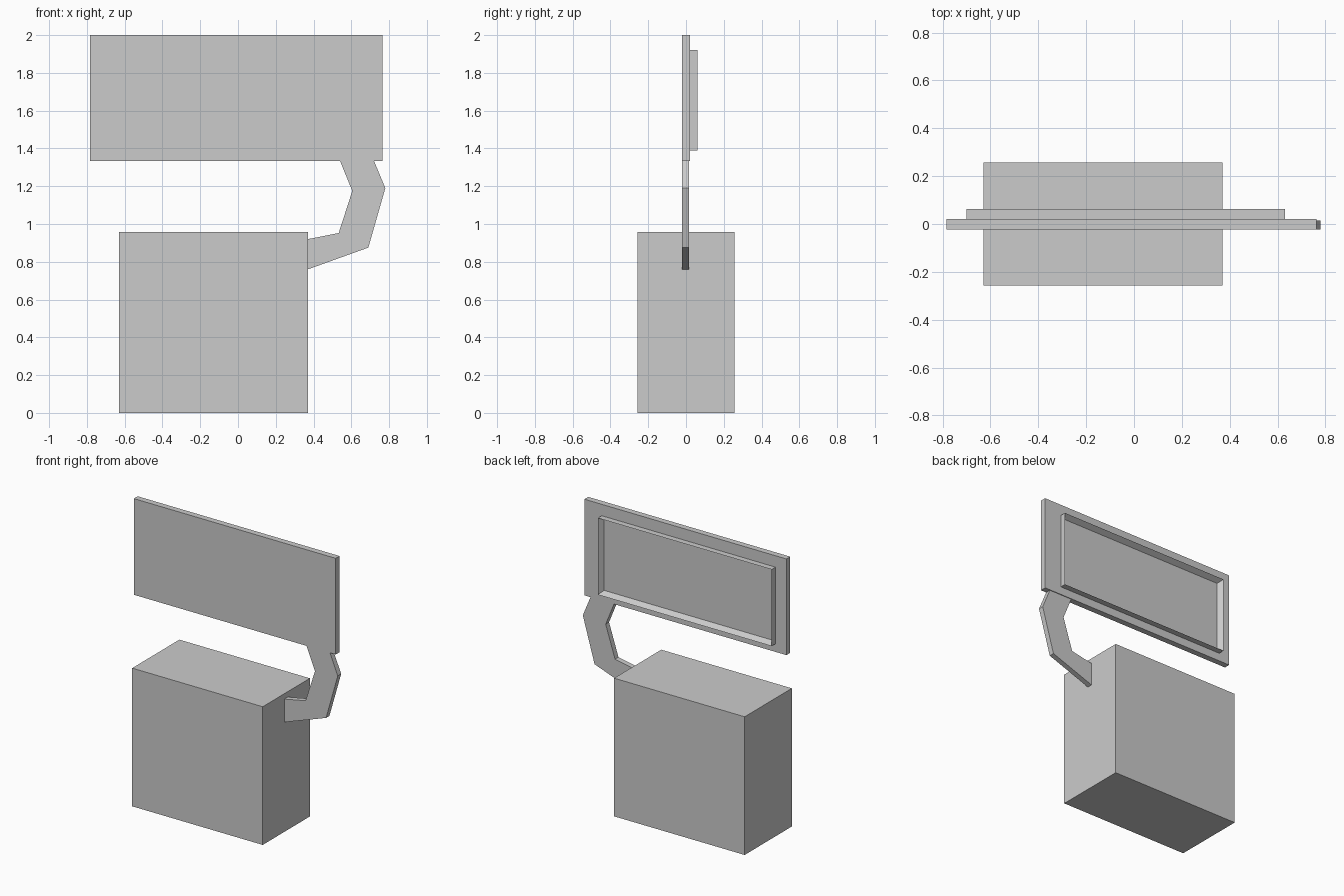
import bpy, bmesh

if "Cube" in bpy.data.objects:
    bpy.data.objects.remove(bpy.data.objects["Cube"])


def extrude_profile(name, points, y0, y1):
    """Solid made from an x-z outline pulled from y0 back to y1."""
    bm = bmesh.new()
    face = bm.faces.new([bm.verts.new((x, y0, z)) for x, z in points])
    moved = bmesh.ops.extrude_face_region(bm, geom=[face])["geom"]
    verts = [v for v in moved if isinstance(v, bmesh.types.BMVert)]
    bmesh.ops.translate(bm, verts=verts, vec=(0, y1 - y0, 0))
    bmesh.ops.recalc_face_normals(bm, faces=bm.faces)
    mesh = bpy.data.meshes.new(name)
    bm.to_mesh(mesh)
    bm.free()
    obj = bpy.data.objects.new(name, mesh)
    bpy.context.collection.objects.link(obj)
    return obj


def rect(x0, x1, z0, z1):
    return [(x0, z0), (x1, z0), (x1, z1), (x0, z1)]


# Base block and upright panel
extrude_profile("base_block", rect(-0.63, 0.37, 0, 0.957), -0.258, 0.258)
extrude_profile("panel", rect(-0.783, 0.764, 1.334, 2.0), -0.022, 0.02)

# Bent arm joining the block's side to the panel's lower edge
arm = [(0.37, 0.76), (0.69, 0.875), (0.78, 1.19), (0.72, 1.334),
       (0.54, 1.334), (0.605, 1.175), (0.533, 0.952), (0.37, 0.92)]
extrude_profile("bent_arm", arm, -0.022, 0.015)

# Raised rim on the back: a face inset, then pushed in to make the recess
rim = extrude_profile("back_rim", rect(-0.70, 0.632, 1.39, 1.921), 0.02, 0.062)
bm = bmesh.new()
bm.from_mesh(rim.data)
back = max(bm.faces, key=lambda f: f.calc_center_median().y)
bmesh.ops.inset_region(bm, faces=[back], thickness=0.03)
bmesh.ops.translate(bm, verts=back.verts, vec=(0, -0.038, 0))
bm.to_mesh(rim.data)
bm.free()
